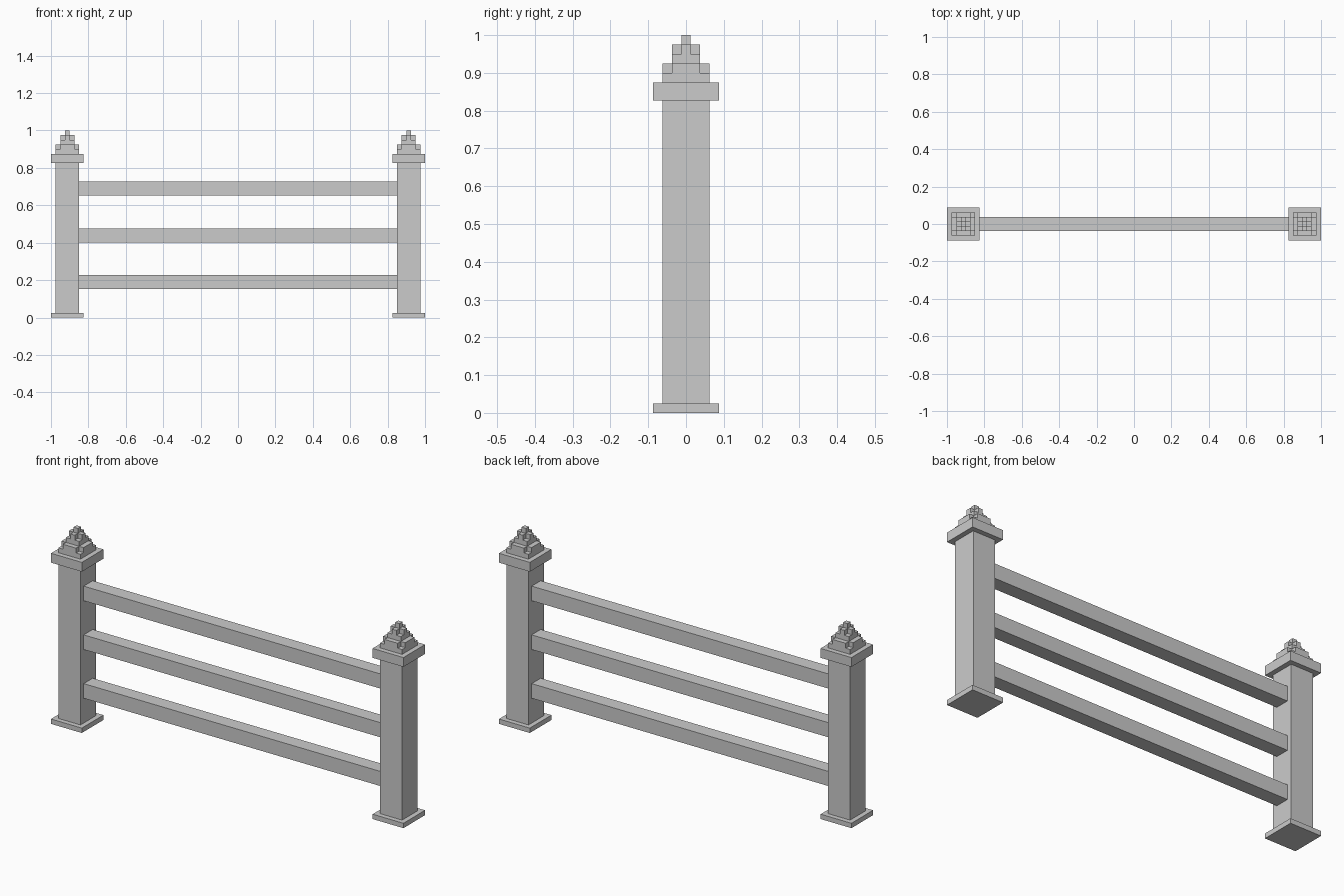
import bpy, bmesh

if "Cube" in bpy.data.objects:
    bpy.data.objects.remove(bpy.data.objects["Cube"])

POST_X = 0.9125


def prism(bm, outline, z0, z1):
    """Extrude a flat outline from z0 to z1."""
    face = bm.faces.new([bm.verts.new((x, y, z0)) for x, y in outline])
    top = bmesh.ops.extrude_face_region(bm, geom=[face])["geom"]
    bmesh.ops.translate(bm, vec=(0, 0, z1 - z0),
                        verts=[v for v in top if isinstance(v, bmesh.types.BMVert)])


def rect(hx, hy):
    return [(-hx, -hy), (hx, -hy), (hx, hy), (-hx, hy)]


def plus(a, b):
    """Square of half width a with its corners notched back to b."""
    quarter = [(a, -b), (a, b), (b, b)]
    pts = []
    for _ in range(4):
        pts += quarter
        quarter = [(-y, x) for x, y in quarter]
    return pts


def make(name, layers, loc):
    bm = bmesh.new()
    for outline, z0, z1 in layers:
        prism(bm, outline, z0, z1)
    bmesh.ops.recalc_face_normals(bm, faces=bm.faces)
    mesh = bpy.data.meshes.new(name)
    bm.to_mesh(mesh)
    bm.free()
    obj = bpy.data.objects.new(name, mesh)
    obj.location = loc
    bpy.context.collection.objects.link(obj)


for side, sx in (("left", -1), ("right", 1)):
    loc = (sx * POST_X, 0, 0)
    # Post: foot plate, shaft and cap
    make(side + "_foot", [(rect(0.0875, 0.0875), 0, 0.025)], loc)
    make(side + "_post", [(rect(0.0625, 0.0625), 0.025, 0.827)], loc)
    make(side + "_cap", [(rect(0.0875, 0.0875), 0.827, 0.875)], loc)
    # Stepped finial: square and notched layers alternate
    make(side + "_finial", [
        (rect(0.0625, 0.0625), 0.875, 0.9),
        (plus(0.0625, 0.0375), 0.9, 0.925),
        (rect(0.0375, 0.0375), 0.925, 0.95),
        (plus(0.0375, 0.0125), 0.95, 0.975),
        (rect(0.0125, 0.0125), 0.975, 1.0),
    ], loc)

# Three horizontal rails between the posts
for name, z in (("lower_rail", 0.152), ("middle_rail", 0.402), ("upper_rail", 0.652)):
    make(name, [(rect(0.85, 0.0365), 0, 0.075)], (0, 0, z))
